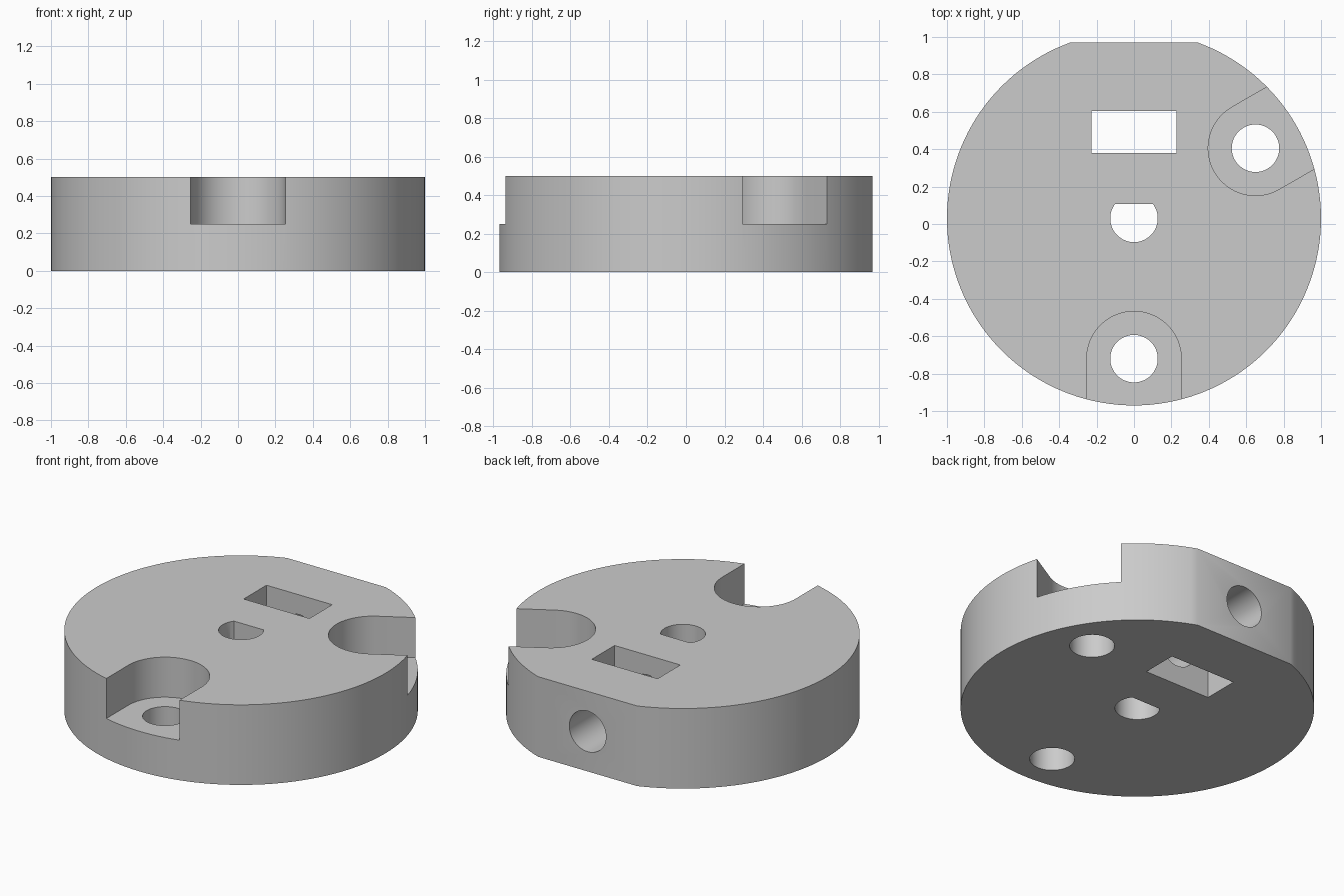
import bpy, bmesh
from math import pi, sin, cos, asin, radians
from mathutils import Matrix, Vector

if "Cube" in bpy.data.objects:
    bpy.data.objects.remove(bpy.data.objects["Cube"], do_unlink=True)

HEIGHT = 0.5
CENTER = Vector((0, 0.03, 0))
BORE = 0.127          # radius shared by every round hole
BOLT_CIRCLE = 0.75

grey = bpy.data.materials.new("plain_grey")
grey.use_nodes = True
grey.diffuse_color = (0.6, 0.6, 0.6, 1)
grey.node_tree.nodes["Principled BSDF"].inputs["Base Color"].default_value = (0.6, 0.6, 0.6, 1)


def arc(radius, start, end, steps):
    """Points along an arc, both ends included."""
    return [(radius * cos(start + (end - start) * i / steps),
             radius * sin(start + (end - start) * i / steps)) for i in range(steps + 1)]


def flat_round(radius, flat, steps):
    """Circle cut off by a straight edge on its +y side."""
    a = asin(flat / radius)
    return arc(radius, pi - a, 2 * pi + a, steps)


def prism(name, profile, z0, z1, matrix=Matrix()):
    """Extrude a flat outline from z0 to z1, then place it."""
    bm = bmesh.new()
    face = bm.faces.new([bm.verts.new((x, y, z0)) for x, y in profile])
    top = bmesh.ops.extrude_face_region(bm, geom=[face])["geom"]
    bmesh.ops.translate(bm, vec=(0, 0, z1 - z0),
                        verts=[v for v in top if isinstance(v, bmesh.types.BMVert)])
    bm.transform(matrix)
    bmesh.ops.recalc_face_normals(bm, faces=bm.faces)
    mesh = bpy.data.meshes.new(name)
    bm.to_mesh(mesh)
    bm.free()
    mesh.materials.append(grey)
    obj = bpy.data.objects.new(name, mesh)
    bpy.context.collection.objects.link(obj)
    return obj


def cut(body, cutter):
    """Subtract a cutter from the body and discard it."""
    cutter.hide_render = True
    bpy.context.view_layer.objects.active = body
    mod = body.modifiers.new("cut", 'BOOLEAN')
    mod.operation = 'DIFFERENCE'
    mod.solver = 'EXACT'
    mod.object = cutter
    bpy.ops.object.modifier_apply(modifier=mod.name)
    bpy.data.objects.remove(cutter, do_unlink=True)


to_center = Matrix.Translation(CENTER)
circle = arc(BORE, 0, 2 * pi, 48)[:-1]

# Round body with a flat on the back
body = prism("hub_disc", flat_round(1, 0.94, 128), 0, HEIGHT, to_center)

# Three bolt holes, each in a pocket open to the rim
pocket = arc(0.253, pi / 2, 3 * pi / 2, 32) + [(0.5, -0.253), (0.5, 0.253)]
for angle in (-90, 30, 150):
    place = (to_center @ Matrix.Rotation(radians(angle), 4, 'Z')
             @ Matrix.Translation((BOLT_CIRCLE, 0, 0)))
    cut(body, prism("pocket_cutter", pocket, HEIGHT / 2, HEIGHT + 0.1, place))
    cut(body, prism("bolt_hole_cutter", circle, -0.1, HEIGHT, place))

# Shaft bore with one flat side
cut(body, prism("bore_cutter", flat_round(BORE, 0.076, 48), -0.1, HEIGHT + 0.1, to_center))

# Rectangular nut slot
slot = [(-0.227, 0.38), (0.227, 0.38), (0.227, 0.605), (-0.227, 0.605)]
cut(body, prism("slot_cutter", slot, -0.1, HEIGHT + 0.1))

# Set screw hole from the back flat, through the slot, into the bore
sideways = Matrix.Translation((0, 0, HEIGHT / 2)) @ Matrix.Rotation(-pi / 2, 4, 'X')
cut(body, prism("screw_hole_cutter", circle, 0.04, 1.2, sideways))

bpy.ops.object.select_all(action='DESELECT')
body.select_set(True)
bpy.context.view_layer.objects.active = body
bpy.ops.object.shade_smooth_by_angle(angle=radians(30))
